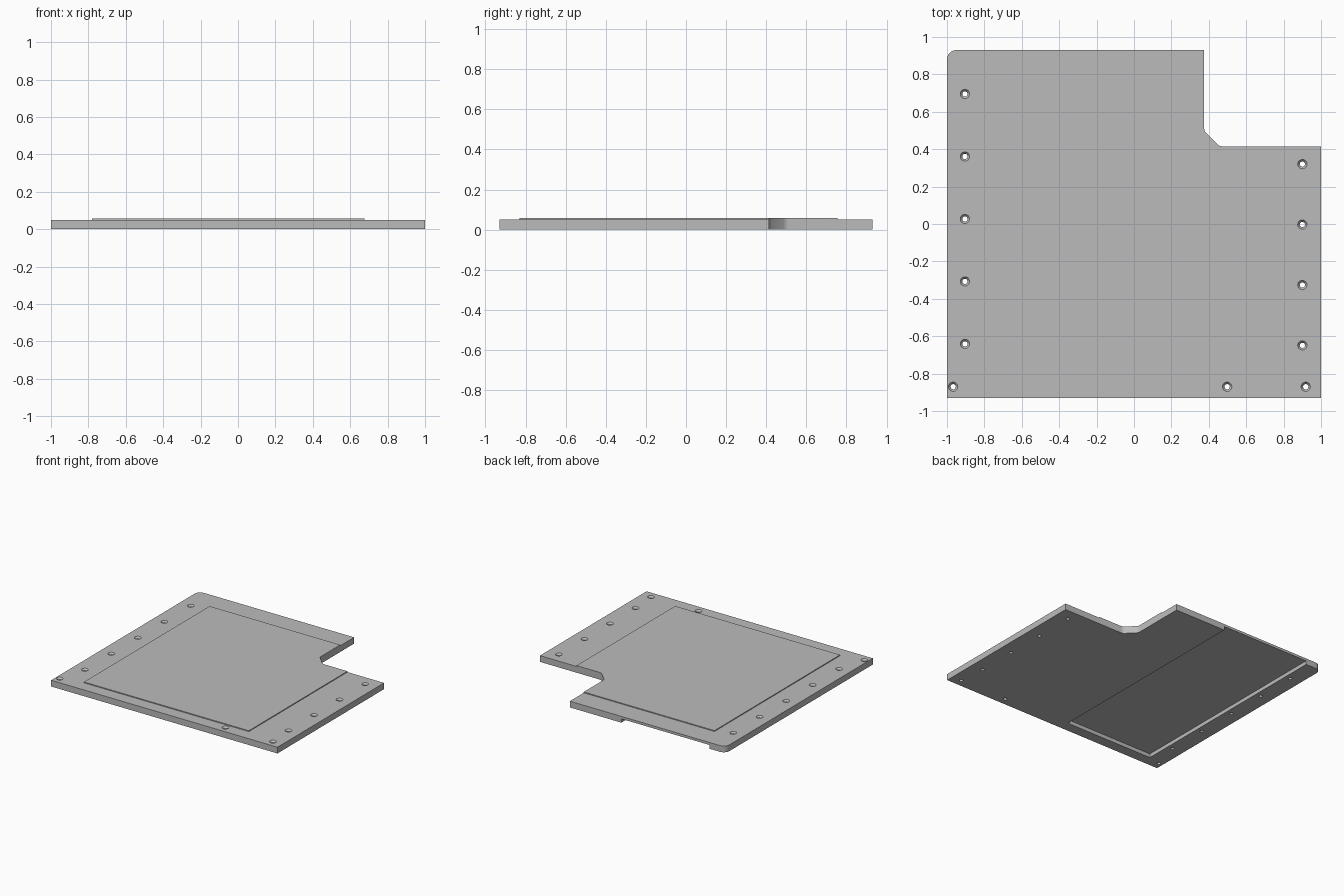
import bpy, bmesh
from math import cos, sin, pi

cube = bpy.data.objects.get("Cube")
if cube:
    bpy.data.objects.remove(cube, do_unlink=True)

grey = bpy.data.materials.new("plain_grey")
grey.use_nodes = True
grey.diffuse_color = (0.5, 0.5, 0.5, 1)
grey.node_tree.nodes["Principled BSDF"].inputs["Base Color"].default_value = (0.5, 0.5, 0.5, 1)

PLATE_TOP, PAD_TOP = 0.05, 0.057
BACK = 0.93


def stack(bm, rings):
    """Closed solid through rings of points, listed from bottom to top."""
    loops = [[bm.verts.new(p) for p in ring] for ring in rings]
    n = len(loops[0])
    for low, high in zip(loops, loops[1:]):
        for i in range(n):
            j = (i + 1) % n
            bm.faces.new((low[i], low[j], high[j], high[i]))
    bm.faces.new(loops[0][::-1])
    bm.faces.new(loops[-1])


def prism(bm, outline, z0, z1):
    stack(bm, [[(x, y, z) for x, y in outline] for z in (z0, z1)])


def circle(cx, cy, r, z, n=24):
    return [(cx + r * cos(2 * pi * i / n), cy + r * sin(2 * pi * i / n), z) for i in range(n)]


def make_object(name, bm):
    bmesh.ops.recalc_face_normals(bm, faces=bm.faces)
    mesh = bpy.data.meshes.new(name)
    bm.to_mesh(mesh)
    bm.free()
    mesh.materials.append(grey)
    obj = bpy.data.objects.new(name, mesh)
    bpy.context.collection.objects.link(obj)
    return obj


# Inside corner of the notch: a softened diagonal, from right to back
notch = [(0.472, 0.415), (0.457, 0.418), (0.446, 0.426),
         (0.386, 0.486), (0.378, 0.497), (0.375, 0.512)]

# Rounded back corner
R = 0.05
corner = [(-1 + R + R * cos(a), BACK - R + R * sin(a))
          for a in (pi / 2 + i * pi / 12 for i in range(7))]

# Main plate
bm = bmesh.new()
prism(bm, [(-1, -BACK), (1, -BACK), (1, 0.415)] + notch + [(0.375, BACK)] + corner, 0, PLATE_TOP)
plate = make_object("base_plate", bm)

# Raised pad, trimmed by the notch
bm = bmesh.new()
prism(bm, [(-0.78, -0.83), (0.677, -0.83), (0.677, 0.415)] + notch
      + [(0.375, 0.755), (-0.78, 0.755)], PLATE_TOP, PAD_TOP)
pad = make_object("raised_pad", bm)

# Cutter: countersunk screw holes and the underside channel open at the back
holes = [(-0.904, 0.695 - 0.334 * i) for i in range(5)]
holes += [(0.9, 0.32 - 0.323 * i) for i in range(4)]
holes += [(x, -0.87) for x in (-0.967, 0.498, 0.918)]
bm = bmesh.new()
for x, y in holes:
    stack(bm, [circle(x, y, r, z) for r, z in
               ((0.014, -0.02), (0.014, 0.036), (0.025, PLATE_TOP), (0.025, 0.08))])
prism(bm, [(-0.86, -0.845), (-0.08, -0.845), (-0.08, 1.1), (-0.86, 1.1)], -0.02, 0.03)
cutter = make_object("cutter", bm)
cutter.hide_render = True

cut = plate.modifiers.new("cut_holes_and_channel", "BOOLEAN")
cut.operation = "DIFFERENCE"
cut.solver = "EXACT"
cut.object = cutter
bpy.context.view_layer.update()
graph = bpy.context.evaluated_depsgraph_get()
result = bpy.data.meshes.new_from_object(plate.evaluated_get(graph))
plate.modifiers.clear()
plate.data = result
bpy.data.objects.remove(cutter, do_unlink=True)

# Smooth the curved walls, keep hard edges
for obj in (plate, pad):
    bpy.ops.object.select_all(action="DESELECT")
    obj.select_set(True)
    bpy.context.view_layer.objects.active = obj
    bpy.ops.object.shade_smooth_by_angle(angle=pi / 6)
